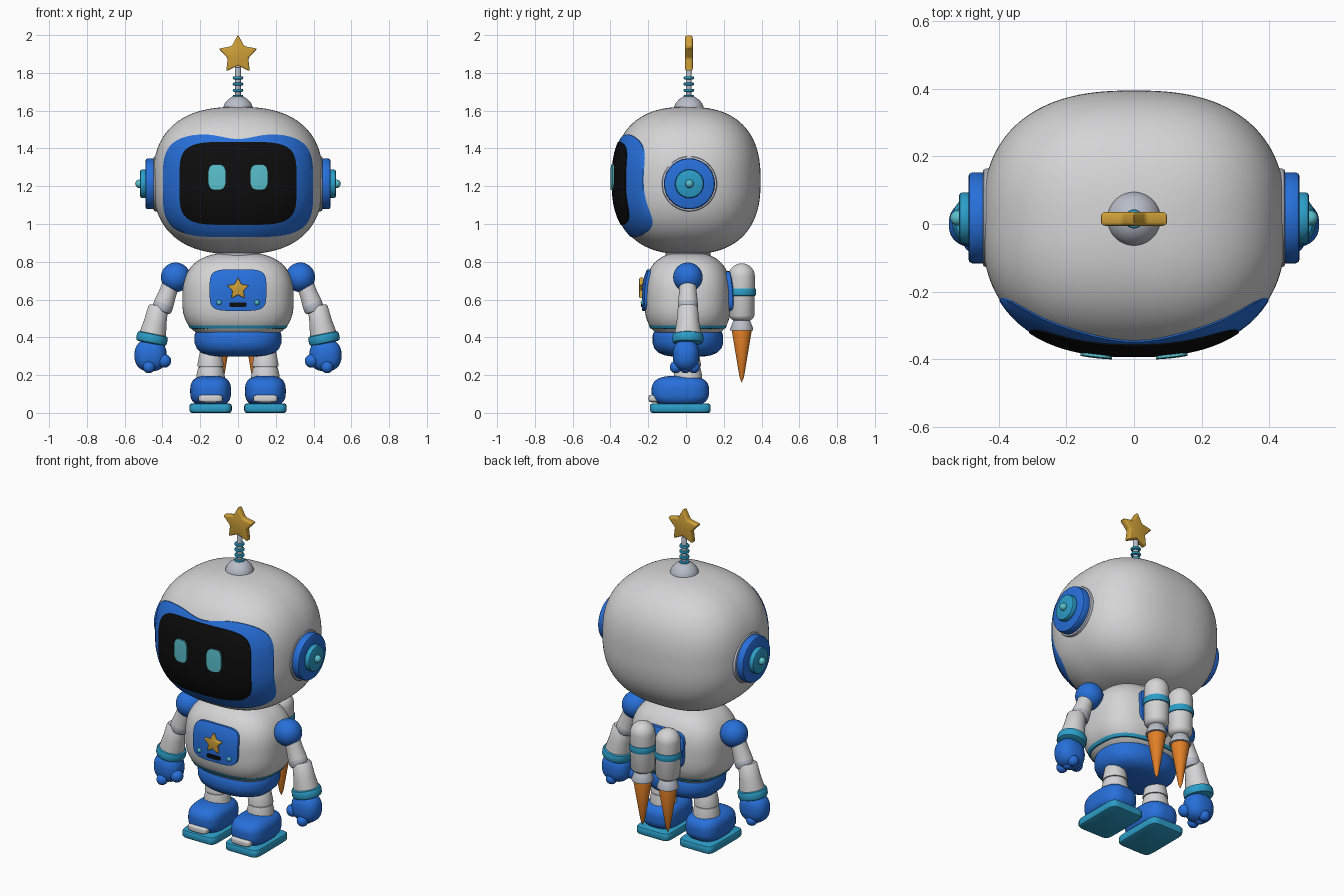
import bpy, bmesh, math
from mathutils import Vector

if "Cube" in bpy.data.objects:
    bpy.data.objects.remove(bpy.data.objects["Cube"])


def material(name, r, g, b):
    m = bpy.data.materials.new(name)
    m.use_nodes = True
    m.diffuse_color = (r, g, b, 1)
    m.node_tree.nodes["Principled BSDF"].inputs["Base Color"].default_value = (r, g, b, 1)
    return m


WHITE = material("white shell", .66, .66, .67)
GREY = material("joint grey", .48, .51, .58)
BLUE = material("blue", .02, .16, .70)
TEAL = material("teal", .025, .34, .58)
AQUA = material("light aqua", .10, .52, .60)
BLACK = material("screen black", .004, .004, .004)
GOLD = material("gold", .62, .35, .04)
ORANGE = material("flame orange", .75, .21, .02)


def finish(bm, name, mat):
    bmesh.ops.remove_doubles(bm, verts=bm.verts, dist=1e-5)
    bmesh.ops.recalc_face_normals(bm, faces=bm.faces)
    me = bpy.data.meshes.new(name)
    bm.to_mesh(me)
    bm.free()
    me.materials.append(mat)
    ob = bpy.data.objects.new(name, me)
    bpy.context.collection.objects.link(ob)
    bpy.ops.object.select_all(action="DESELECT")
    ob.select_set(True)
    bpy.context.view_layer.objects.active = ob
    bpy.ops.object.shade_smooth_by_angle(angle=math.radians(35))
    return ob


def skin(rings, name, mat, caps=True):
    """Bridge equal closed rings of points."""
    bm = bmesh.new()
    vs = [[bm.verts.new(p) for p in ring] for ring in rings]
    n = len(vs[0])
    for a, b in zip(vs, vs[1:]):
        for i in range(n):
            j = (i + 1) % n
            bm.faces.new((a[i], a[j], b[j], b[i]))
    if caps:
        bm.faces.new(vs[-1])
        bm.faces.new(vs[0])
    return finish(bm, name, mat)


def outline(n, count=64):
    """Unit superellipse points."""
    pts = []
    for i in range(count):
        a = 2 * math.pi * (i + .5) / count
        c, s = math.cos(a), math.sin(a)
        k = (abs(c) ** n + abs(s) ** n) ** (-1 / n)
        pts.append((c * k, s * k))
    return pts


def lathe(name, profile, origin, axis, mat):
    """Spin (radius, distance) pairs round an axis."""
    q = Vector(axis).to_track_quat("Z", "Y")
    o = Vector(origin)
    rings = [[o + q @ Vector((c * max(r, 1e-4), s * max(r, 1e-4), t))
              for c, s in outline(2, 40)] for r, t in profile]
    return skin(rings, name, mat)


def loft(name, sections, centre, n, mat):
    """Stack superellipse sections (z, half width, half depth)."""
    return skin([[(centre[0] + c * a, centre[1] + s * b, z) for c, s in outline(n)]
                 for z, a, b in sections], name, mat)


def rounded(name, centre, radii, n, mat, low=None, cuts=24):
    """Superellipsoid; low is an optional different lower height."""
    bm = bmesh.new()
    bmesh.ops.create_cube(bm, size=2)
    bmesh.ops.subdivide_edges(bm, edges=bm.edges, cuts=cuts, use_grid_fill=True)
    for v in bm.verts:
        d = Vector([math.tan(c * math.pi / 4) for c in v.co])
        d *= sum(abs(c) ** n for c in d) ** (-1 / n)
        h = low if low and d.z < 0 else radii[2]
        v.co = Vector(centre) + Vector((d.x * radii[0], d.y * radii[1], d.z * h))
    return finish(bm, name, mat)


def ball(name, centre, r, mat):
    return rounded(name, centre, (r, r, r), 2, mat, cuts=9)


def plate(name, host, x, z, half, n, lift, mat, side=-1, dip=0, depth=.025):
    """Rounded plate wrapped on the front or back of a host superellipsoid."""
    centre, radii, power, low = host

    def wrap(u, w, t, push):
        px, pz = x + u * half[0] * t, z + w * half[1] * t
        pz -= dip * math.exp(-(px / .12) ** 2) * max(0, w * t)
        dz = pz - centre[2]
        h = low if low and dz < 0 else radii[2]
        rest = 1 - abs(px / radii[0]) ** power - abs(dz / h) ** power
        return (px, centre[1] + side * (radii[1] * max(rest, 0) ** (1 / power) + push), pz)

    steps = [(k / 20, lift) for k in range(1, 21)] + [(1, -depth)]
    steps.insert(0, (.001, lift))
    return skin([[wrap(u, w, t, p) for u, w in outline(n, 96)] for t, p in steps], name, mat)


def star(name, centre, outer, inner, thick, bevel, mat):
    bm = bmesh.new()
    pts = []
    for i in range(10):
        r, a = (inner if i % 2 else outer), math.pi * i / 5
        pts.append(bm.verts.new(Vector(centre) + Vector((r * math.sin(a), -thick / 2, r * math.cos(a)))))
    face = bm.faces.new(pts)
    out = bmesh.ops.extrude_face_region(bm, geom=[face])
    for v in out["geom"]:
        if isinstance(v, bmesh.types.BMVert):
            v.co.y += thick
    bmesh.ops.recalc_face_normals(bm, faces=bm.faces)
    bmesh.ops.bevel(bm, geom=list(bm.edges), offset=bevel, segments=3, profile=.5, affect="EDGES")
    return finish(bm, name, mat)


def disc(r, t0, t1, b):
    return [(0, t0), (r - b, t0), (r - b * .3, t0 + b * .3), (r, t0 + b),
            (r, t1 - b), (r - b * .3, t1 - b * .3), (r - b, t1), (0, t1)]


# Head with face mask, screen and eyes
head = ((0, .005, 1.23), (.45, .39, .39), 2.5, None)
rounded("head", *head[:3], WHITE, cuts=40)
plate("face_mask", head, 0, 1.205, (.398, .275), 4, .005, BLUE, dip=.03)
plate("face_screen", head, 0, 1.215, (.31, .22), 4.5, .009, BLACK)
for s, side in ((1, "left"), (-1, "right")):
    plate(side + "_eye", head, s * .112, 1.248, (.047, .068), 3.2, .017, AQUA)

# Antenna
lathe("antenna_dome", [(.08, 1.59), (.08, 1.615), (.07, 1.64), (.052, 1.66), (.03, 1.674), (0, 1.68)],
      (0, .015, 0), (0, 0, 1), GREY)
lathe("antenna_rod", disc(.015, 1.65, 1.83, .003), (0, .015, 0), (0, 0, 1), GREY)
for i in range(4):
    z = 1.675 + i * .033
    lathe("antenna_ring_%d" % (i + 1), disc(.028, z - .008, z + .008, .006), (0, .015, 0), (0, 0, 1), TEAL)
star("antenna_star", (0, .015, 1.895), .107, .057, .042, .01, GOLD)

# Torso, belt, hips
torso = ((0, .01, .60), (.295, .23, .25), 2.7, .22)
rounded("torso", *torso[:3], WHITE, low=torso[3], cuts=30)
lathe("neck", disc(.12, .80, .90, .01), (0, .01, 0), (0, 0, 1), GREY)
loft("belt_stripe", [(.444, .24, .185), (.447, .254, .199), (.463, .264, .207), (.466, .25, .19)],
     (0, .01), 2.7, TEAL)
loft("hips", [(.432, .21, .165), (.428, .225, .18), (.41, .231, .187), (.37, .23, .187), (.34, .218, .177),
              (.318, .195, .155), (.304, .16, .12), (.298, .1, .08)], (0, .01), 2.4, BLUE)

# Chest panel
plate("chest_panel", torso, 0, .65, (.15, .11), 4.5, .014, BLUE)
plate("chest_slot", torso, 0, .573, (.046, .012), 5, .019, BLACK)
star("chest_star", (0, -.236, .656), .062, .031, .024, .005, GOLD)

# Back panel and thruster tanks
plate("back_panel", torso, 0, .64, (.15, .11), 4.5, .022, BLUE, side=1)
arc = [math.pi / 2 * k / 8 for k in range(9)]
tank = [(.045, .49), (.06, .50), (.068, .515)] + \
       [(.07 * math.cos(a), .722 + .07 * math.sin(a)) for a in arc]

for s, side in ((1, "left"), (-1, "right")):
    up = (0, 0, 1)
    base = (s * .085, .295, 0)
    lathe(side + "_tank", tank, base, up, WHITE)
    lathe(side + "_tank_band", disc(.075, .62, .66, .006), base, up, TEAL)
    lathe(side + "_nozzle", [(.05, .435), (.061, .437), (.061, .446), (.042, .495), (.03, .505)], base, up, GREY)
    lathe(side + "_flame", [(0, .16), (.012, .19), (.052, .43), (.05, .438)], base, up, ORANGE)

    # Chest button
    ball(side + "_chest_button", (s * .1, -.226, .584), .014, AQUA)

    # Ear
    ear, out = (0, .018, 1.213), (s, 0, 0)
    lathe(side + "_ear_base", disc(.146, .36, .447, .008), ear, out, GREY)
    lathe(side + "_ear_disc", disc(.135, .43, .49, .012), ear, out, BLUE)
    lathe(side + "_ear_cap", disc(.076, .48, .518, .01), ear, out, TEAL)
    ball(side + "_ear_knob", (s * .522, .018, 1.213), .022, AQUA)

    # Arm
    ball(side + "_shoulder", (s * .33, .01, .718), .078, BLUE)
    arm, along = (s * .345, .01, .71), (s * .36, 0, -1)
    lathe(side + "_upper_arm", [(.045, .02), (.047, .08), (.053, .14), (.045, .15)], arm, along, WHITE)
    lathe(side + "_elbow", disc(.053, .125, .185, .014), arm, along, GREY)
    wrist = (s * .455, .01, .395)
    down = (s * .2, 0, -1)
    lathe(side + "_forearm", [(.045, -.175), (.053, -.165), (.06, -.09), (.07, -.03), (.07, 0)], wrist, down, WHITE)
    lathe(side + "_cuff", disc(.083, -.025, .028, .014), wrist, down, TEAL)

    # Hand
    rounded(side + "_hand", (s * .463, .0, .305), (.085, .07, .085), 2.4, BLUE, cuts=14)
    ball(side + "_thumb", (s * .39, -.03, .275), .036, BLUE)
    for i, y in enumerate((-.05, 0, .045)):
        ball("%s_finger_%d" % (side, i + 1), (s * .472, y - .004, .242), .032, BLUE)

    # Leg
    leg = (s * .145, .01, 0)
    lathe(side + "_thigh", [(.07, .245), (.07, .255), (.056, .33), (.05, .34)], leg, up, WHITE)
    lathe(side + "_knee", disc(.062, .225, .262, .008), leg, up, GREY)
    lathe(side + "_shin", [(.076, .15), (.075, .20), (.066, .24), (.055, .244)], leg, up, WHITE)

    # Foot
    rounded(side + "_shoe", (s * .145, -.03, .115), (.108, .152, .082), 2.9, BLUE)
    rounded(side + "_toe_plate", (s * .145, -.168, .076), (.064, .03, .02), 4, WHITE, cuts=12)
    loft(side + "_sole", [(z, .112 - i, .161 - i) for z, i in
                          ((0, .012), (.004, .004), (.013, 0), (.037, 0), (.046, .004), (.05, .012))],
         (s * .145, -.03), 9, TEAL)
